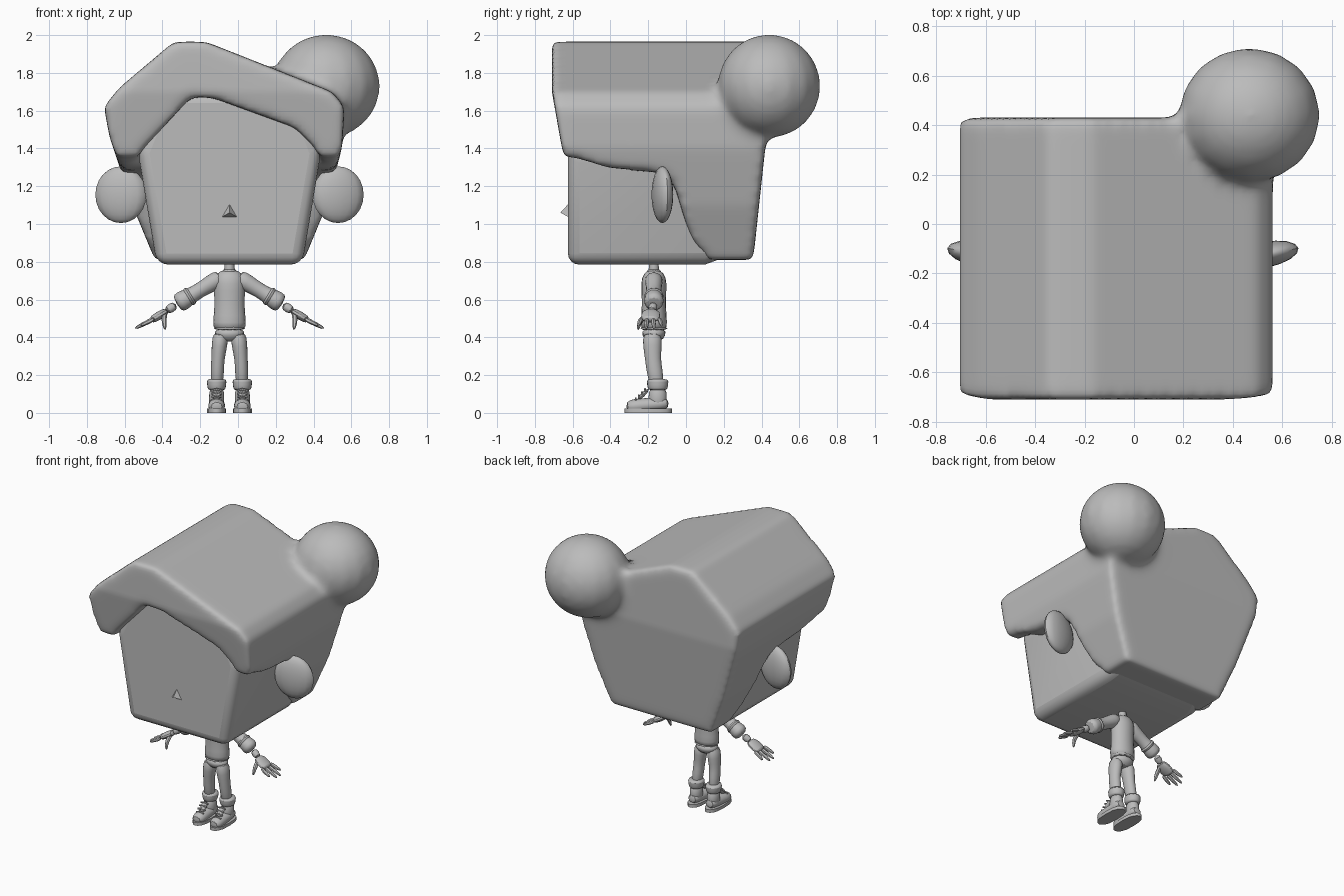
import bpy, bmesh, math
from mathutils import Vector

cube = bpy.data.objects.get("Cube")
if cube:
    bpy.data.objects.remove(cube)

clay = bpy.data.materials.new("clay_grey")
clay.use_nodes = True
clay.diffuse_color = (.5, .5, .5, 1)
clay.node_tree.nodes["Principled BSDF"].inputs["Base Color"].default_value = clay.diffuse_color

AXIS = -.045      # x of the body's mirror plane
BODY_Y = -.17     # depth at which the small body hangs under the head
made = []


def finish(name, bm, subsurf=0, bevel=0):
    """Turn a bmesh into a clay coloured object."""
    bmesh.ops.recalc_face_normals(bm, faces=bm.faces)
    mesh = bpy.data.meshes.new(name)
    bm.to_mesh(mesh)
    bm.free()
    mesh.materials.append(clay)
    part = bpy.data.objects.new(name, mesh)
    bpy.context.collection.objects.link(part)
    if bevel:
        modifier = part.modifiers.new("Rounding", 'BEVEL')
        modifier.width, modifier.segments = bevel, 4
    if subsurf:
        modifier = part.modifiers.new("Subdivision", 'SUBSURF')
        modifier.levels = modifier.render_levels = subsurf
    made.append(part)
    return part


def skin(name, rings, **options):
    """Bridge equal rings of points and cap both ends."""
    bm = bmesh.new()
    loops = [[bm.verts.new(point) for point in ring] for ring in rings]
    for lower, upper in zip(loops, loops[1:]):
        for i in range(len(lower)):
            bm.faces.new((lower[i - 1], lower[i], upper[i], upper[i - 1]))
    bm.faces.new(loops[0])
    bm.faces.new(loops[-1])
    return finish(name, bm, **options)


def loft(name, path, radii, side=1, flat=1, ref=(0, 1, 0), sides=10, subsurf=1):
    """Tube along a path whose x is measured outward from the body axis."""
    points = [Vector((AXIS + side * x, y, z)) for x, y, z in path]
    rings = []
    for i, (centre, radius) in enumerate(zip(points, radii)):
        ahead = points[min(i + 1, len(points) - 1)] - points[max(i - 1, 0)]
        across = Vector(ref).cross(ahead).normalized() * radius
        deep = ahead.normalized().cross(across) * flat
        angles = [math.tau * k / sides for k in range(sides)]
        rings.append([centre + across * math.cos(a) + deep * math.sin(a) for a in angles])
    return skin(name, rings, subsurf=subsurf)


def column(name, x, y, heights, radii, side=1, flat=1):
    """Upright tube with a width for each height."""
    return loft(name, [(x, y, z) for z in heights], radii, side, flat)


def ball(name, centre, scale, yaw=0):
    bm = bmesh.new()
    bmesh.ops.create_uvsphere(bm, u_segments=16, v_segments=12, radius=1)
    bmesh.ops.scale(bm, vec=scale, verts=bm.verts)
    part = finish(name, bm)
    part.location = centre
    part.rotation_euler.z = yaw
    return part


# Head: tapered rounded block, narrowing at the back under the hair
half = [(.385, .785), (.485, 1.38), (.43, 1.52), (.3, 1.7)]
outline = half + [(-x, z) for x, z in reversed(half)]
middle = 1.35
skin("head", [[(AXIS + x * s, y, middle + (z - middle) * s) for x, z in outline]
              for y, s in ((-.625, 1), (.1, 1), (.33, .85))], bevel=.06)

# Nose: small flat-sided pyramid
bm = bmesh.new()
bmesh.ops.create_cone(bm, segments=3, radius1=.055, radius2=0, depth=.05, cap_ends=True)
nose = finish("nose", bm)
nose.location = (AXIS, -.64, 1.06)
nose.rotation_euler = (math.pi / 2, 0, 0)

# Hair: one solid, cut for the face and around the ears, fused with the bun
hair_outline = [(-.71, 1.62), (-.63, 1.72), (-.34, 1.965), (-.17, 1.965), (.5, 1.7),
                (.565, 1.62), (.55, 1.4), (.47, 1.1), (.35, .81),
                (-.44, .81), (-.56, 1.1), (-.68, 1.46)]
face_outline = [(-.58, .6), (-.58, 1.27), (-.5, 1.4), (-.25, 1.67), (-.14, 1.67),
                (.3, 1.51), (.41, 1.4), (.47, 1.27), (.47, .6)]
side_outline = [(-1, .6), (-1, 1.36), (-.64, 1.35), (-.47, 1.3), (-.12, 1.27),
                (-.06, 1.2), (0, 1), (.05, .9), (.13, .83), (.16, .6)]
hair = skin("hair", [[(x, y, z) for x, z in hair_outline] for y in (-.71, .43)])
face_cutter = skin("face_cutter", [[(x, y, z) for x, z in face_outline] for y in (-1, -.5)])
side_cutter = skin("side_cutter", [[(x, y, z) for y, z in side_outline] for x in (-1, 1)])
bun = ball("bun", (.467, .44, 1.73), (.288, .275, .275))
tools = {face_cutter: 'DIFFERENCE', side_cutter: 'DIFFERENCE', bun: 'UNION'}
for tool, operation in tools.items():
    modifier = hair.modifiers.new(tool.name, 'BOOLEAN')
    modifier.object, modifier.operation, modifier.solver = tool, operation, 'EXACT'
modifier = hair.modifiers.new("Fuse", 'REMESH')
modifier.mode, modifier.voxel_size = 'VOXEL', .022
modifier = hair.modifiers.new("Soften", 'SMOOTH')
modifier.factor, modifier.iterations = .5, 14
bpy.ops.object.select_all(action='DESELECT')
bpy.context.view_layer.objects.active = hair
hair.select_set(True)
bpy.ops.object.convert(target='MESH')
for tool in tools:
    made.remove(tool)
    bpy.data.objects.remove(tool)
# Front lock and back of the hair slope inward towards the bottom
for vertex in hair.data.vertices:
    x, y, z = vertex.co
    if y < -.3:
        vertex.co.y -= y * max(0, 1.7 - z) / 4
    elif y > 0:
        vertex.co.y -= y * max(0, 1.5 - z) / 4

# Torso, neck and trouser waist
column("sweater", 0, BODY_Y, (.435, .47, .56, .65, .72, .76),
       (.088, .095, .083, .088, .09, .045), flat=.8)
column("sweater_hem", 0, BODY_Y, (.435, .46), (.09, .096), flat=.9)
column("neck", 0, BODY_Y, (.7, .82), (.032, .032))
column("collar", 0, BODY_Y, (.735, .765), (.05, .037))
column("trouser_waist", 0, BODY_Y, (.375, .41, .45), (.05, .085, .085), flat=.8)

for label, side in (("left", 1), ("right", -1)):
    # Ear
    ball(label + "_ear", (AXIS + side * .575, -.125, 1.155), (.138, .052, .15), side * .2)

    # Arm: sleeve with a puffed end, rolled cuff, forearm and palm
    shoulder, elbow = Vector((.04, BODY_Y, .72)), Vector((.28, BODY_Y, .575))
    wrist, knuckles = Vector((.34, -.185, .535)), Vector((.415, -.19, .49))
    loft(label + "_sleeve", [shoulder.lerp(elbow, t) for t in (0, .2, .5, .7, .9, 1)],
         (.05, .05, .04, .046, .06, .045), side)
    loft(label + "_cuff", [shoulder.lerp(elbow, t) for t in (.65, .7, .8)],
         (.045, .058, .048), side)
    loft(label + "_forearm", [elbow, wrist], (.03, .024), side)
    loft(label + "_palm", [wrist.lerp(knuckles, t) for t in (-.2, .4, .9, 1)],
         (.02, .024, .022, .012), side, flat=2.3)

    # Fingers fan out from the knuckles, the thumb hangs in front
    for k, reach in enumerate((.08, .11, .11, .08)):
        fan = k - 1.5
        root = knuckles + Vector((-.02, fan * .032, .01))
        tip = root + Vector((reach, fan * .01, -reach / 2))
        loft(f"{label}_finger_{k + 1}", [root, root.lerp(tip, .5), tip],
             (.015, .015, .009), side, sides=6)
    thumb_tip = wrist + Vector((0, -.07, -.1))
    loft(label + "_thumb", [wrist, wrist + Vector((.01, -.06, -.04)), thumb_tip],
         (.018, .017, .009), side, sides=6)

    # Leg: straight thigh and slimmer calf leaning back into the boot
    hip, knee, ankle = Vector((.045, -.18, .43)), Vector((.062, -.175, .28)), Vector((.068, -.15, .12))
    loft(label + "_leg", [hip, hip.lerp(knee, .5), knee, knee.lerp(ankle, .3), ankle],
         (.046, .044, .036, .038, .033), side, flat=1.2)

    # Boot: shaft, folded cuff, foot, tongue and sole
    column(label + "_boot_shaft", ankle.x, ankle.y, (.02, .08, .14), (.045, .042, .043), side, 1.2)
    column(label + "_boot_cuff", ankle.x, ankle.y, (.12, .126, .172, .18),
           (.045, .05, .058, .046), side, 1.1)
    heel, toe = Vector((ankle.x, -.09, .052)), Vector((ankle.x, -.318, .032))
    loft(label + "_boot_foot", [heel.lerp(toe, t) for t in (0, .2, .5, .8, 1)],
         (.035, .044, .045, .05, .034), side, flat=.85, ref=(0, 0, 1))
    instep, shin = Vector((ankle.x, -.26, .064)), Vector((ankle.x, -.195, .13))
    loft(label + "_boot_tongue", [instep, shin], (.026, .026), side, flat=.5, ref=(0, 1, 1))
    turns = [math.tau * k / 16 for k in range(16)]
    skin(label + "_boot_sole", [[(AXIS + side * ankle.x + .05 * math.cos(a),
                                  -.2 + .125 * math.copysign(abs(math.sin(a)) ** .7, math.sin(a)), z)
                                 for a in turns] for z in (0, .022)])

    # Laces stepping up the instep
    for k in range(4):
        knot = instep.lerp(shin, k / 4) + Vector((0, -.006, .012))
        ends = [knot + Vector((reach, 0, -.008)) for reach in (-.028, .028)]
        loft(f"{label}_lace_{k + 1}", [ends[0], knot, ends[1]], [.006] * 3, side, sides=6, subsurf=0)

# Smooth shading on everything except the faceted nose
bpy.ops.object.select_all(action='DESELECT')
for part in made:
    part.select_set(part != nose)
bpy.context.view_layer.objects.active = hair
bpy.ops.object.shade_smooth_by_angle(angle=math.radians(45))
